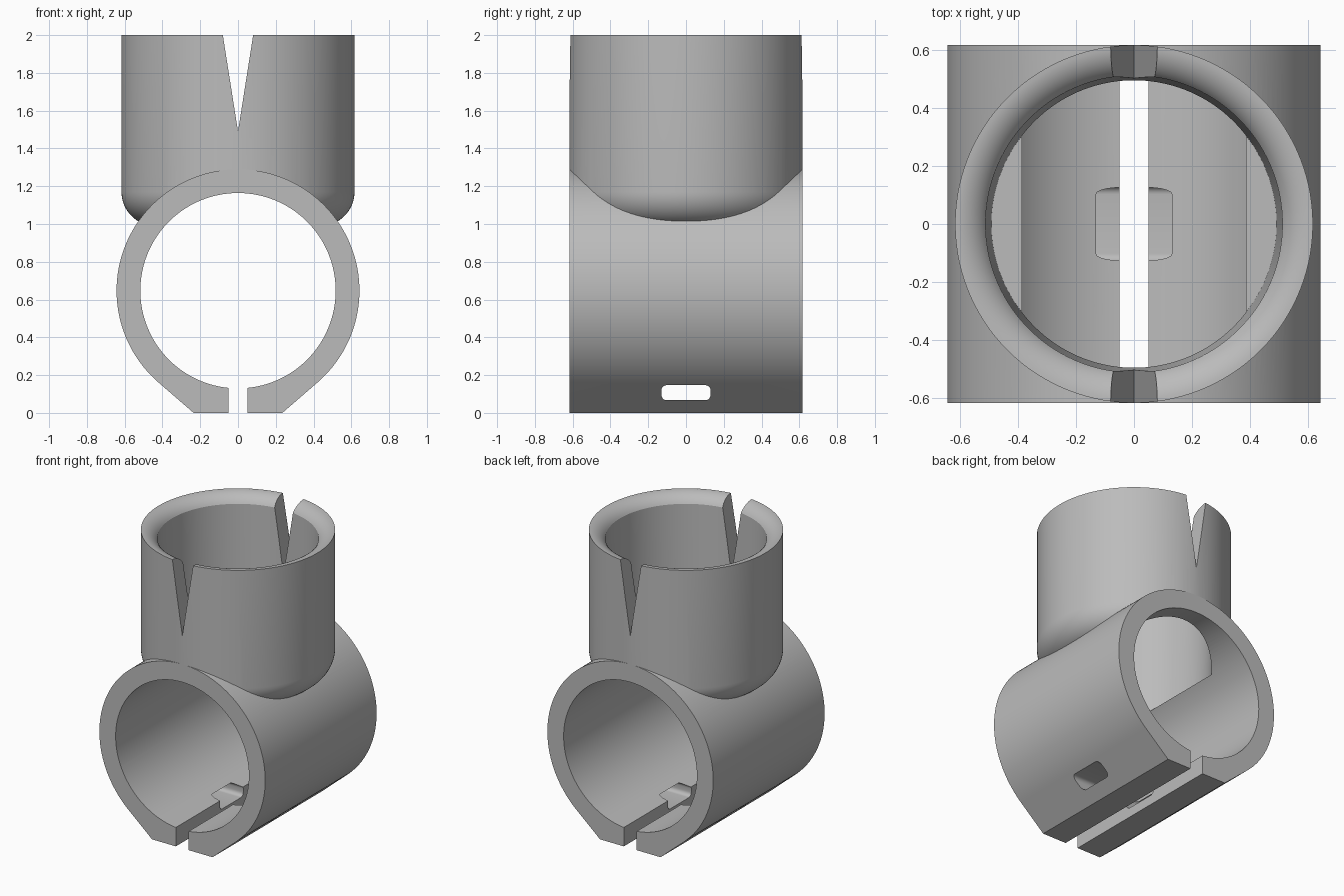
import bpy, bmesh
from math import sin, cos, pi, radians, acos, asin, atan2, hypot

if "Cube" in bpy.data.objects:
    bpy.data.objects.remove(bpy.data.objects["Cube"])

HALF = 0.617             # half length of the clamp, and radius of the socket
CZ, R_OUT, R_IN = 0.647, 0.643, 0.517
FOOT, GAP = 0.235, 0.05
SEG = 128

grey = bpy.data.materials.new("plain_grey")
grey.use_nodes = True
grey.diffuse_color = (0.5, 0.5, 0.5, 1)
grey.node_tree.nodes["Principled BSDF"].inputs["Base Color"].default_value = (0.5, 0.5, 0.5, 1)


def to_object(name, bm):
    bmesh.ops.recalc_face_normals(bm, faces=bm.faces[:])
    mesh = bpy.data.meshes.new(name)
    bm.to_mesh(mesh)
    bm.free()
    mesh.materials.append(grey)
    obj = bpy.data.objects.new(name, mesh)
    bpy.context.collection.objects.link(obj)
    return obj


def prism(name, points, axis, half):
    """Extrude a closed outline both ways along x or y."""
    bm = bmesh.new()
    place = (lambda a, b, d: (d, a, b)) if axis == "x" else (lambda a, b, d: (a, d, b))
    face = bm.faces.new([bm.verts.new(place(a, b, -half)) for a, b in points])
    ext = bmesh.ops.extrude_face_region(bm, geom=[face])
    moved = [v for v in ext["geom"] if isinstance(v, bmesh.types.BMVert)]
    bmesh.ops.translate(bm, verts=moved, vec=place(0, 0, 2 * half))
    return to_object(name, bm)


def lathe(name, profile):
    """Solid of revolution about z; first and last points are capped."""
    bm = bmesh.new()
    turn = [2 * pi * (i + 0.5) / SEG for i in range(SEG)]
    rings = [[bm.verts.new((r * cos(t), r * sin(t), z)) for t in turn] for r, z in profile]
    for low, high in zip(rings, rings[1:]):
        for i in range(SEG):
            j = (i + 1) % SEG
            bm.faces.new((low[i], low[j], high[j], high[i]))
    bm.faces.new(rings[0])
    bm.faces.new(rings[-1])
    return to_object(name, bm)


def arc(cx, cz, r, start, end, n):
    return [(cx + r * cos(start + (end - start) * i / n),
             cz + r * sin(start + (end - start) * i / n)) for i in range(n + 1)]


def combine(target, tool, operation):
    mod = target.modifiers.new(operation, "BOOLEAN")
    mod.operation, mod.solver, mod.object = operation, "EXACT", tool
    bpy.context.view_layer.update()
    old = target.data
    graph = bpy.context.evaluated_depsgraph_get()
    target.data = bpy.data.meshes.new_from_object(target.evaluated_get(graph))
    target.modifiers.clear()
    bpy.data.meshes.remove(old)
    bpy.data.objects.remove(tool)


# Clamp ring whose sides run tangentially down into a flat foot
tangent = atan2(-CZ, FOOT) + acos(R_OUT / hypot(CZ, FOOT))
outline = arc(0, CZ, R_OUT, tangent, pi - tangent, SEG) + [(-FOOT, 0), (FOOT, 0)]
body = prism("pipe_clamp_tee", outline, "y", HALF)

# Upright socket with a rounded lower edge
fillet = 0.18
socket = lathe("socket", arc(HALF - fillet, 1.17, fillet, -pi / 2, 0, 16) + [(HALF, 2.0)])
combine(body, socket, "UNION")

# Horizontal bore
combine(body, prism("bore", arc(0, CZ, R_IN, 0, 2 * pi * (1 - 1 / SEG), SEG - 1), "y", 1), "DIFFERENCE")

# Socket cavity: flat stop, slightly tapered wall, curved lead-in at the rim
lead = 0.122
sweep = asin((HALF - 0.512) / lead)
mouth = arc(HALF, 2 - lead, lead, pi / 2 + sweep, pi / 2 + 0.02, 12)
cavity = lathe("cavity", [(0.492, 0.99)] + mouth + [(HALF - 0.001, 2.1)])
combine(body, cavity, "DIFFERENCE")

# V notches in the front and back of the socket
notch = prism("notch", [(0, 1.49), (0.096, 2.1), (-0.096, 2.1)], "y", 1)
combine(body, notch, "DIFFERENCE")

# Split along the foot
split = prism("split", [(-GAP, -0.1), (GAP, -0.1), (GAP, 0.4), (-GAP, 0.4)], "y", 1)
combine(body, split, "DIFFERENCE")

# Rounded strap slot through both halves of the foot
hy, z0, z1, c = 0.13, 0.067, 0.147, 0.028
slot = []
for k, (y, z) in enumerate([(hy - c, z1 - c), (c - hy, z1 - c), (c - hy, z0 + c), (hy - c, z0 + c)]):
    slot += arc(y, z, c, k * pi / 2, (k + 1) * pi / 2, 6)
combine(body, prism("strap_slot", slot, "x", 1), "DIFFERENCE")

# Smooth curved walls, crisp edges
bpy.ops.object.select_all(action="DESELECT")
body.select_set(True)
bpy.context.view_layer.objects.active = body
bpy.ops.object.shade_smooth_by_angle(angle=radians(25))
